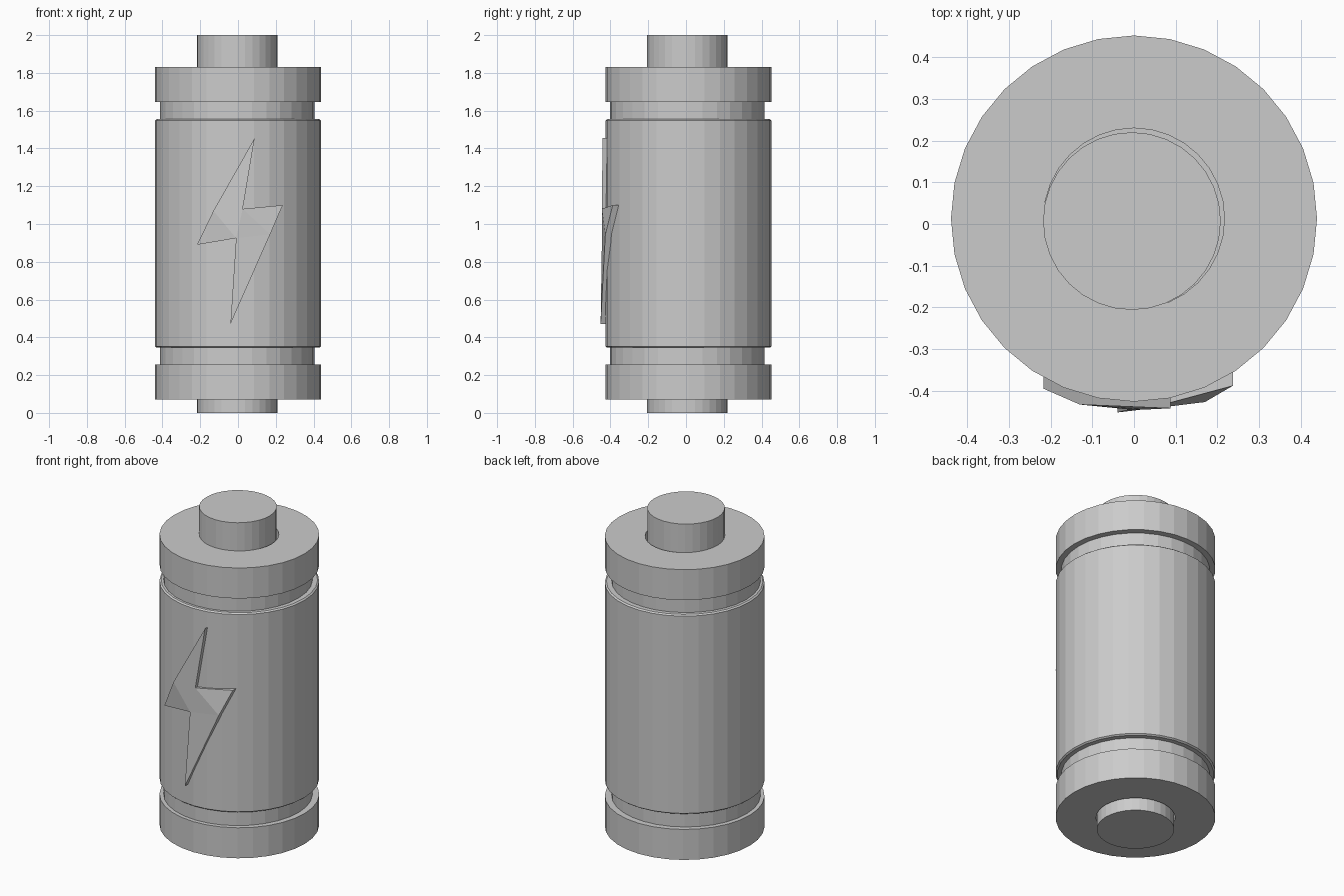
import bpy, bmesh, math

if "Cube" in bpy.data.objects:
    bpy.data.objects.remove(bpy.data.objects["Cube"])

SIDES = 32
SHELL = (0.0, 0.013)       # axis of the outer shell and caps
CORE = (-0.005, 0.007)     # axis of the slightly offset core and terminals


def make_object(name, bm):
    bmesh.ops.recalc_face_normals(bm, faces=bm.faces[:])
    mesh = bpy.data.meshes.new(name)
    bm.to_mesh(mesh)
    bm.free()
    obj = bpy.data.objects.new(name, mesh)
    bpy.context.collection.objects.link(obj)
    return obj


def lathe(name, profile, centre, ring=False):
    """Revolve (radius, z) points; cap the ends, or close into a ring."""
    bm = bmesh.new()
    loops = []
    for r, z in profile:
        loops.append([bm.verts.new((centre[0] + r * math.sin(a), centre[1] + r * math.cos(a), z))
                      for a in (2 * math.pi * i / SIDES for i in range(SIDES))])
    pairs = list(zip(loops, loops[1:]))
    if ring:
        pairs.append((loops[-1], loops[0]))
    else:
        bm.faces.new(loops[0])
        bm.faces.new(loops[-1])
    for a, b in pairs:
        for i in range(SIDES):
            j = (i + 1) % SIDES
            bm.faces.new((a[i], a[j], b[j], b[i]))
    return make_object(name, bm)


# Main casing with small edge chamfers
lathe("casing", [(0.43, 0.345), (0.439, 0.352), (0.439, 1.548), (0.43, 1.555)], SHELL)

# Necks, end caps with a terminal hole, and terminals
for end, neck, cap, term in (("bottom", (0.345, 0.255), (0.255, 0.07), (0.255, 0.0)),
                             ("top", (1.555, 1.645), (1.645, 1.83), (1.645, 2.0))):
    lathe(end + "_neck", [(0.409, z) for z in neck], CORE)
    lathe(end + "_cap", [(0.217, cap[0]), (0.439, cap[0]), (0.439, cap[1]), (0.217, cap[1])],
          SHELL, ring=True)
    lathe(end + "_terminal", [(0.213, z) for z in term], CORE)

# Raised lightning bolt wrapped onto the front of the casing
outline = [(0.088, -0.442, 1.455), (0.025, -0.445, 1.08), (0.237, -0.388, 1.10),
           (0.17, -0.427, 0.945), (-0.04, -0.452, 0.47), (-0.01, -0.445, 0.925),
           (-0.217, -0.395, 0.89), (-0.13, -0.433, 1.07)]
fronts = [(0, 7, 1), (7, 6, 5), (7, 5, 1), (1, 5, 3), (1, 3, 2), (5, 4, 3)]
bm = bmesh.new()
front = [bm.verts.new(p) for p in outline]
back = [bm.verts.new((x, y + 0.032, z)) for x, y, z in outline]
for f in fronts:
    bm.faces.new([front[i] for i in f])
    bm.faces.new([back[i] for i in reversed(f)])
for i in range(8):
    j = (i + 1) % 8
    bm.faces.new((front[i], front[j], back[j], back[i]))
make_object("lightning_bolt", bm)
